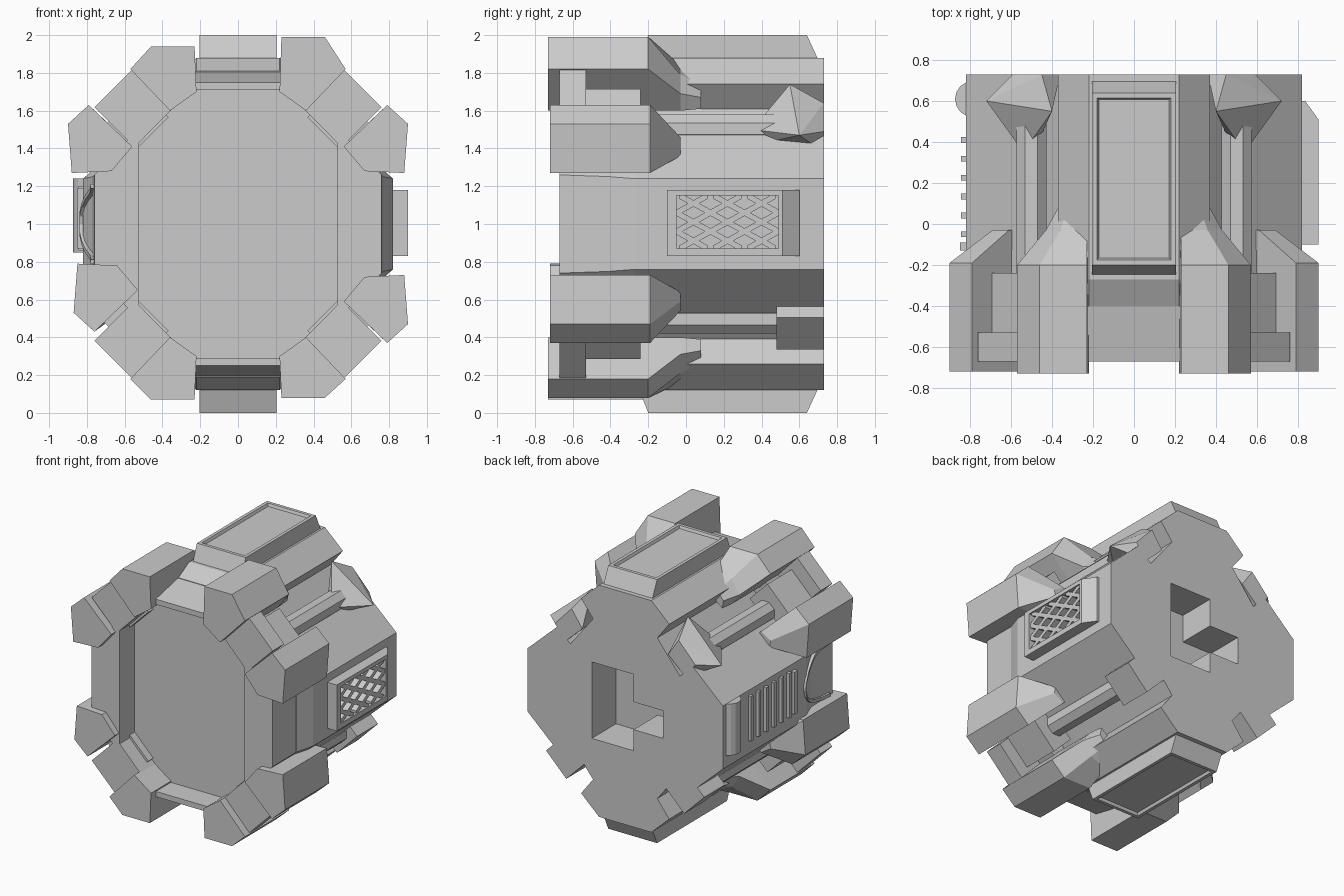
import bpy, bmesh, math
from mathutils import Vector

old = bpy.data.objects.get("Cube")
if old:
    bpy.data.objects.remove(old, do_unlink=True)

grey = bpy.data.materials.new("plain_grey")
grey.use_nodes = True
grey.diffuse_color = (0.6, 0.6, 0.6, 1)
grey.node_tree.nodes["Principled BSDF"].inputs["Base Color"].default_value = (0.6, 0.6, 0.6, 1)

CORNERS = [("upper_left", 1, 1), ("upper_right", -1, 1),
           ("lower_left", 1, -1), ("lower_right", -1, -1)]


def finish(name, bm):
    bmesh.ops.recalc_face_normals(bm, faces=bm.faces[:])
    mesh = bpy.data.meshes.new(name)
    bm.to_mesh(mesh)
    bm.free()
    mesh.materials.append(grey)
    ob = bpy.data.objects.new(name, mesh)
    bpy.context.collection.objects.link(ob)
    return ob


def loft(name, sections):
    """Join matching (x, height above the axis) outlines placed along y."""
    bm = bmesh.new()
    rings = [[bm.verts.new((x, y, 1 + h)) for x, h in pts] for y, pts in sections]
    for a, b in zip(rings, rings[1:]):
        for i in range(len(a)):
            j = (i + 1) % len(a)
            bm.faces.new((a[i], a[j], b[j], b[i]))
    bm.faces.new(rings[0])
    bm.faces.new(rings[-1])
    return finish(name, bm)


def hull(name, points, inset_dir=None):
    """Convex block, with an optional sunken panel on one side."""
    bm = bmesh.new()
    for p in points:
        bm.verts.new(p)
    bmesh.ops.convex_hull(bm, input=bm.verts[:])
    bmesh.ops.dissolve_limit(bm, angle_limit=0.02, verts=bm.verts[:], edges=bm.edges[:])
    bmesh.ops.recalc_face_normals(bm, faces=bm.faces[:])
    if inset_dir:
        panel = max(bm.faces, key=lambda f: f.normal.dot(Vector(inset_dir)))
        bmesh.ops.inset_individual(bm, faces=[panel], thickness=0.035, depth=0)
        bmesh.ops.inset_individual(bm, faces=[panel], thickness=0.012, depth=-0.02)
    return finish(name, bm)


def box(name, xs, ys, zs):
    return hull(name, [(x, y, z) for x in xs for y in ys for z in zs])


def mirror4(quarter):
    """Full outline from the quarter running from the top to the side."""
    right = quarter + [(x, -h) for x, h in reversed(quarter)]
    return right + [(-x, h) for x, h in reversed(right)]


def cut(target, cutter):
    cutter.hide_render = True
    mod = target.modifiers.new("cut", "BOOLEAN")
    mod.operation = "DIFFERENCE"
    mod.solver = "EXACT"
    mod.object = cutter
    bpy.context.view_layer.objects.active = target
    bpy.ops.object.modifier_apply(modifier=mod.name)
    bpy.data.objects.remove(cutter, do_unlink=True)


# Main body with a square-walled channel along each diagonal
neck = [(0.22, 0.81), (0.36, 0.70), (0.27, 0.60), (0.46, 0.37), (0.56, 0.45), (0.77, 0.25)]
full = [(0.22, 0.88), (0.37, 0.74), (0.27, 0.61), (0.46, 0.37), (0.57, 0.47), (0.82, 0.24)]
body = loft("body", [(-0.40, mirror4(neck)), (-0.27, mirror4(full)), (0.73, mirror4(full))])

# Angled socket in the back
socket = [(0.28, 0.28), (-0.07, 0.28), (-0.07, 0.07), (-0.32, 0.07),
          (-0.32, -0.14), (-0.07, -0.14), (-0.07, -0.30), (0.28, -0.30)]
cut(body, loft("socket_cutter", [(0.44, socket), (0.9, socket)]))

# Front collar with a shallow recess
rim = [(0.25, 0.75), (0.57, 0.46), (0.76, 0.26)]
rim_back = [(0.25, 0.81), (0.57, 0.46), (0.77, 0.25)]
collar = loft("front_collar", [(-0.67, mirror4(rim)), (-0.38, mirror4(rim_back))])
opening = mirror4([(0.25, 0.71), (0.525, 0.43)])
cut(collar, loft("recess_cutter", [(-0.9, opening), (-0.49, opening)]))

# Top and bottom plates with sunken panels
for name, s in (("top_plate", 1), ("bottom_plate", -1)):
    hull(name, [(x, y, 1 + s * h) for x in (-0.205, 0.205)
                for y, h in ((-0.25, 0.87), (-0.2, 1.0), (0.64, 1.0), (0.70, 0.87))],
         (0, 0, s))

# Claws, links, rods and rear blocks on each diagonal
inner = [(0.23, 0.94), (0.46, 0.94), (0.57, 0.82), (0.36, 0.60), (0.22, 0.70)]
inner_mid = [(0.23, 0.84), (0.36, 0.79), (0.43, 0.69), (0.36, 0.60), (0.22, 0.70)]
inner_tip = [(0.25, 0.78), (0.32, 0.74), (0.37, 0.67), (0.36, 0.61), (0.25, 0.70)]
outer = [(0.79, 0.63), (0.90, 0.53), (0.88, 0.27), (0.67, 0.28), (0.56, 0.41)]
outer_tip = [(0.61, 0.46), (0.69, 0.41), (0.68, 0.36), (0.63, 0.36), (0.56, 0.41)]
# Small offsets per corner: inner claw height, outer claw (sideways, height)
OFFSET = {"upper_left": (0.05, 0, 0), "upper_right": (0, 0, 0),
          "lower_left": (-0.02, 0, 0), "lower_right": (-0.01, -0.03, -0.06)}

for tag, sx, sz in CORNERS:
    lift_in, shift_out, lift_out = OFFSET[tag]

    def place(pts, shift=0, lift=0):
        return [(sx * (x + shift), sz * (h + lift)) for x, h in pts]

    def diagonal(u0, u1, v0, v1):
        """Rectangle measured outwards (u) and across (v) the diagonal."""
        r = math.sqrt(0.5)
        return place([((u + v) * r, (u - v) * r)
                      for u, v in ((u0, v0), (u1, v0), (u1, v1), (u0, v1))])

    a = place([(x, h + (lift_in if h > 0.9 else 0)) for x, h in inner])
    loft("inner_claw_" + tag, [(-0.73, a), (-0.2, a),
                               (-0.03, place(inner_mid)), (0.08, place(inner_tip))])
    b = place(outer, shift_out, lift_out)
    loft("outer_claw_" + tag, [(-0.72, b), (-0.19, b), (-0.03, place(outer_tip))])

    # Bridge between the two claws
    block, slab = diagonal(0.68, 0.975, -0.18, 0.10), diagonal(0.66, 0.87, -0.14, 0.14)
    loft("link_block_" + tag, [(-0.67, block), (-0.53, block)])
    loft("link_slab_" + tag, [(-0.55, slab), (-0.24, slab)])

    # Eight-sided rod in the channel
    ring = place([(0.50 + 0.08 * math.cos(k * math.pi / 4 + 0.39),
                   0.505 + 0.08 * math.sin(k * math.pi / 4 + 0.39)) for k in range(8)])
    loft("rod_" + tag, [(-0.3, ring), (0.6, ring)])

    if sz > 0:
        # Pointed wedge closing the channel
        pts = [(0.40, 0.55, 0.74), (0.72, 0.60, 0.47), (0.54, 0.35, 0.50), (0.48, 0.37, 0.42),
               (0.45, 0.73, 0.64), (0.59, 0.73, 0.49), (0.36, 0.73, 0.51), (0.50, 0.73, 0.38)]
        hull("rear_wedge_" + tag, [(sx * x, y, 1 + h) for x, y, h in pts])
    else:
        rear = diagonal(0.55, 0.82, -0.12, 0.12)
        loft("rear_block_" + tag, [(0.48, rear), (0.73, rear)])

# Grille housing on the +x side
housing = hull("grille_housing", [(x, y, z) for z in (0.83, 1.18)
               for x, y in ((0.78, -0.1), (0.9, -0.1), (0.9, 0.51), (0.835, 0.6), (0.78, 0.6))])
Y0, Y1, Z0, Z1 = -0.05, 0.49, 0.87, 1.15
cut(housing, box("window_cutter", (0.845, 1.0), (Y0, Y1), (Z0, Z1)))

# Crossed lattice bars, trimmed to the window
SLOPE, HALF = 0.55, 0.017
for s in (SLOPE, -SLOPE):
    for k in range(-2, 3):
        mid = 0.22 + k * 0.18
        reach = (Z1 - Z0) / 2 / SLOPE
        ya, yb = max(Y0, mid - reach), min(Y1, mid + reach)
        if yb - ya < 0.05:
            continue
        ends = [(y, 1.01 + s * (y - mid)) for y in (ya, yb)]
        hull("lattice_bar", [(x, y, z + d) for x in (0.84, 0.89)
                             for y, z in ends for d in (-HALF, HALF)])

# Vent slats and round post on the -x side
for k in range(6):
    y = 0.41 - k * 0.092
    box("vent_slat", (-0.845, -0.8), (y - 0.014, y + 0.014), (0.86, 1.20))
post = [(-0.785 + 0.088 * math.cos(k * math.pi / 8), 0.61 + 0.088 * math.sin(k * math.pi / 8))
        for k in range(16)]
hull("vent_post", [(x, y, z) for x, y in post for z in (0.85, 1.24)])
box("vent_end", (-0.85, -0.8), (-0.13, -0.09), (0.87, 1.19))

# Thin arched trim ahead of the vents
steps = [k * math.pi / 12 for k in range(13)]
trim = [(-0.62 + 0.38 * math.sin(t), 1.0 + 0.2 * math.cos(t)) for t in steps]
for (ya, za), (yb, zb) in zip(trim, trim[1:]):
    hull("arched_trim", [(x + dx, y, z + d) for y, z in ((ya, za), (yb, zb))
                         for x in (-0.76 - 0.06 * max(0, min(1, (y + 0.45) / 0.2)),)
                         for dx in (-0.02, 0.03) for d in (-0.012, 0.012)])
